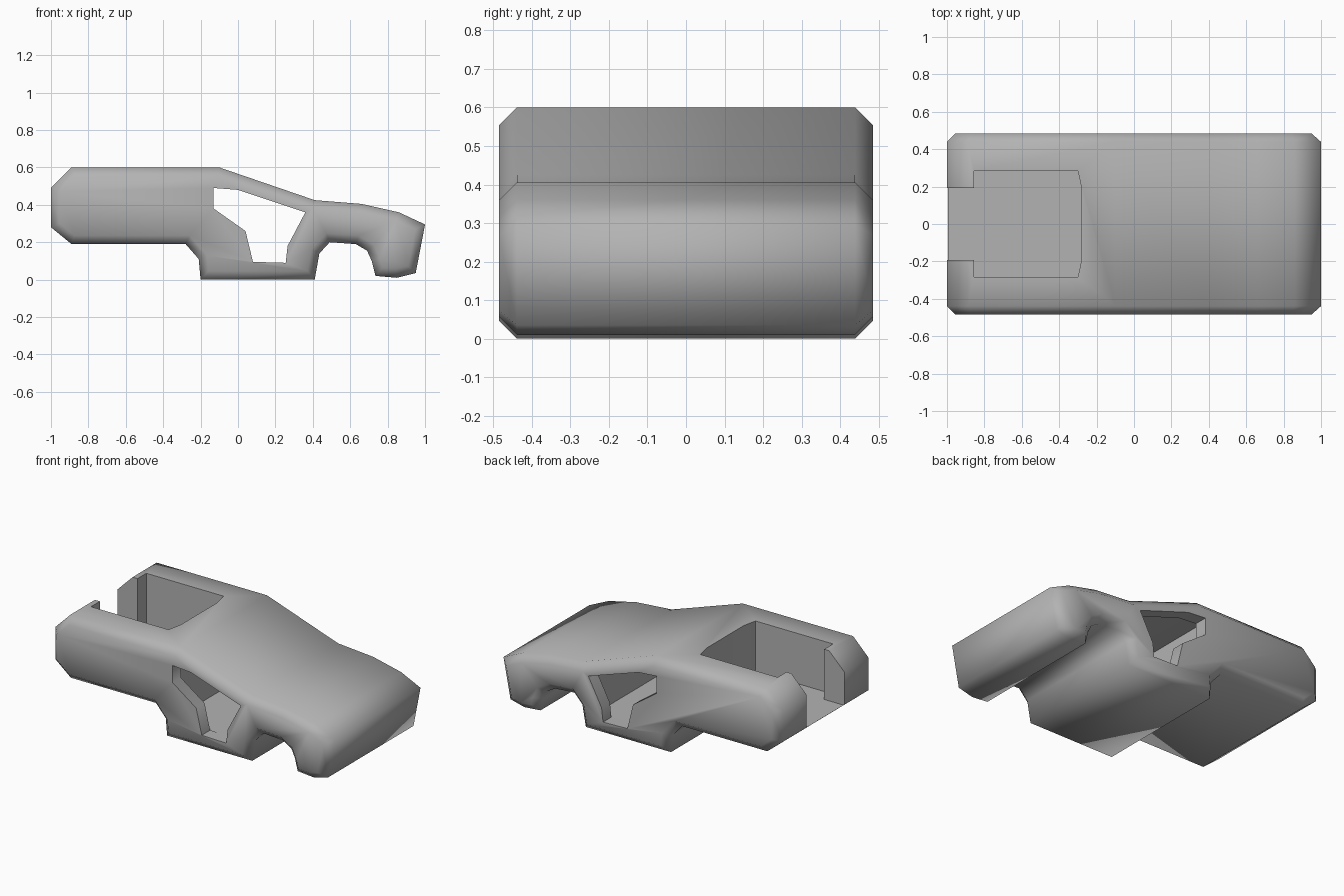
import bpy, bmesh, math

cube = bpy.data.objects.get("Cube")
if cube:
    bpy.data.objects.remove(cube, do_unlink=True)

paint = bpy.data.materials.new("body_grey")
paint.use_nodes = True
GREY = (0.45, 0.45, 0.45, 1)
paint.diffuse_color = GREY
paint.node_tree.nodes["Principled BSDF"].inputs["Base Color"].default_value = GREY


def prism(name, points, low, high, axis="y", chamfer=0):
    """Extrude an outline from low to high; axis y takes (x, z), axis z takes (x, y)."""
    place = (lambda a, b, h: (a, h, b)) if axis == "y" else (lambda a, b, h: (a, b, h))
    bm = bmesh.new()
    cap = bm.faces.new([bm.verts.new(place(a, b, low)) for a, b in points])
    ext = bmesh.ops.extrude_face_region(bm, geom=[cap], use_keep_orig=True)
    for v in (g for g in ext["geom"] if isinstance(g, bmesh.types.BMVert)):
        v.co[1 if axis == "y" else 2] = high
    bmesh.ops.recalc_face_normals(bm, faces=bm.faces)
    if chamfer:
        rim = [e for e in bm.edges if abs(e.verts[0].co.y - e.verts[1].co.y) < 1e-5]
        bmesh.ops.bevel(bm, geom=rim, offset=chamfer, segments=1,
                        affect="EDGES", clamp_overlap=False)
        bmesh.ops.recalc_face_normals(bm, faces=bm.faces)
    mesh = bpy.data.meshes.new(name)
    bm.to_mesh(mesh)
    bm.free()
    mesh.materials.append(paint)
    obj = bpy.data.objects.new(name, mesh)
    bpy.context.collection.objects.link(obj)
    return obj


def cut(target, cutter):
    cutter.hide_render = True
    bpy.context.view_layer.objects.active = target
    mod = target.modifiers.new("cut", "BOOLEAN")
    mod.operation, mod.solver, mod.object = "DIFFERENCE", "EXACT", cutter
    bpy.ops.object.modifier_apply(modifier=mod.name)
    bpy.data.objects.remove(cutter, do_unlink=True)


# Pickup body shell: side profile with chamfered flanks
profile = [(-0.89, 0.19), (-0.28, 0.19), (-0.21, 0.11), (-0.2, 0), (0.41, 0),
           (0.435, 0.14), (0.49, 0.2), (0.63, 0.19), (0.69, 0.155), (0.715, 0.1),
           (0.735, 0.02), (0.85, 0.01), (0.95, 0.035), (1, 0.295), (0.86, 0.36),
           (0.66, 0.405), (0.41, 0.425), (-0.1, 0.6), (-0.89, 0.6), (-1, 0.49),
           (-1, 0.28)]
body = prism("truck_body", profile, -0.485, 0.485, chamfer=0.046)

# Hollow cabin
cut(body, prism("cabin_cutter", [(-0.19, 0.09), (0.36, 0.09), (0.38, 0.37),
                                 (-0.04, 0.51), (-0.19, 0.52)], -0.4, 0.4))

# Door openings through both flanks
door = [(-0.13, 0.49), (0, 0.48), (0.36, 0.36), (0.265, 0.18), (0.255, 0.09),
        (0.08, 0.095), (0.04, 0.26), (-0.13, 0.38)]
cut(body, prism("door_cutter", door, -0.6, 0.6))

# Cargo bed with a narrower open tailgate
half = [(-1.2, 0.193), (-0.855, 0.193), (-0.855, 0.283), (-0.3, 0.283), (-0.28, 0.19)]
bed = half + [(x, -y) for x, y in reversed(half)]
cut(body, prism("bed_cutter", bed, 0.275, 0.9, axis="z"))

# Soft shading over the chamfers, crisp cut openings
bpy.ops.object.select_all(action="DESELECT")
body.select_set(True)
bpy.context.view_layer.objects.active = body
bpy.ops.object.shade_smooth_by_angle(angle=math.radians(60))
